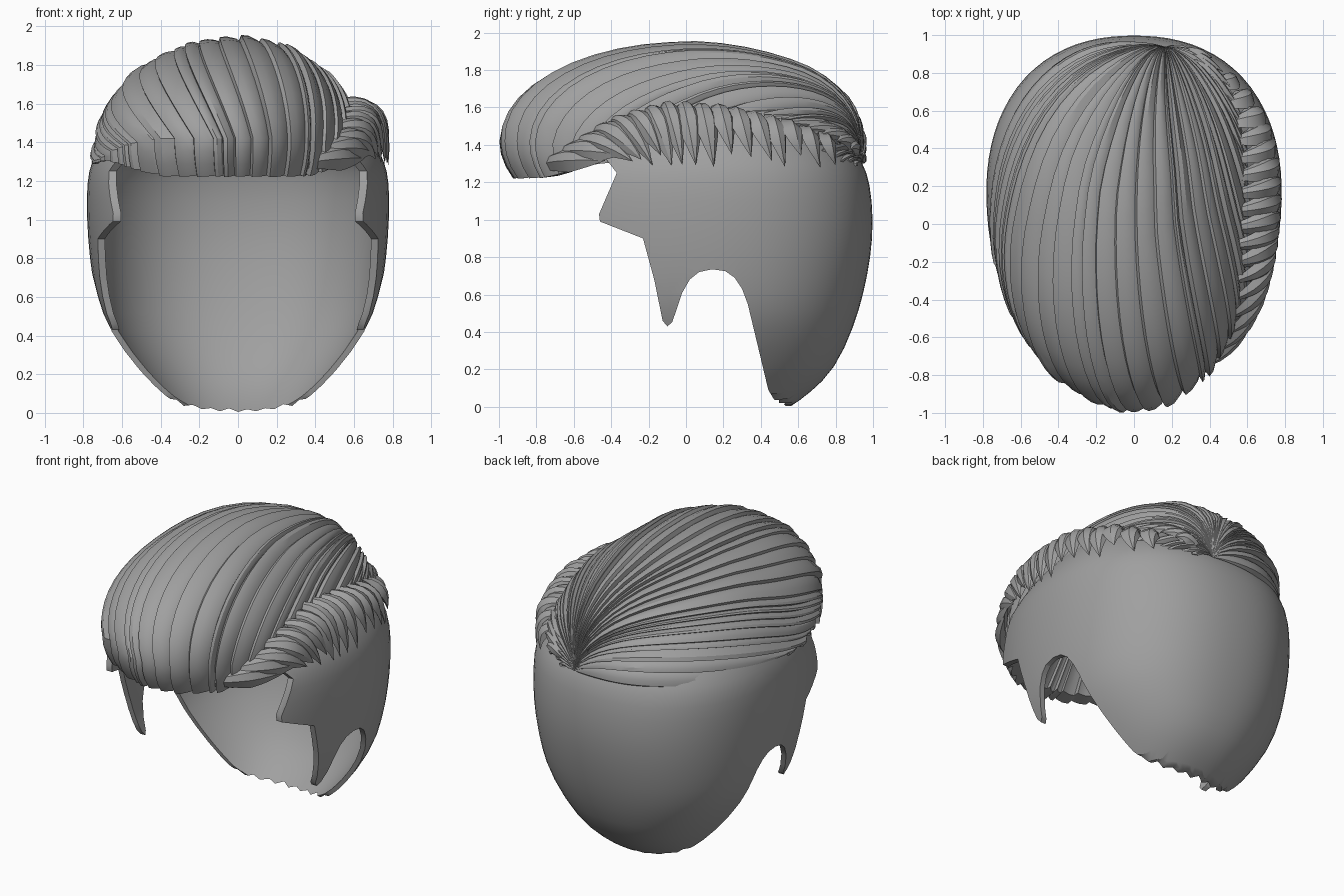
import bpy, bmesh, math, random
from mathutils import Vector

if "Cube" in bpy.data.objects:
    bpy.data.objects.remove(bpy.data.objects["Cube"])

random.seed(4)
hair = bpy.data.materials.new("hair_grey")
hair.diffuse_color = (0.35, 0.35, 0.35, 1)
hair.use_nodes = True
hair.node_tree.nodes["Principled BSDF"].inputs["Base Color"].default_value = hair.diffuse_color


def new_object(name, bm):
    bmesh.ops.recalc_face_normals(bm, faces=bm.faces)
    me = bpy.data.meshes.new(name)
    bm.to_mesh(me)
    bm.free()
    me.materials.append(hair)
    ob = bpy.data.objects.new(name, me)
    bpy.context.collection.objects.link(ob)
    return ob


def smooth(ob, angle):
    bpy.ops.object.select_all(action='DESELECT')
    ob.select_set(True)
    bpy.context.view_layer.objects.active = ob
    bpy.ops.object.shade_smooth_by_angle(angle=math.radians(angle))


def apply_modifier(ob, kind, **settings):
    mod = ob.modifiers.new(kind, kind)
    for key, value in settings.items():
        setattr(mod, key, value)
    bpy.context.view_layer.objects.active = ob
    bpy.ops.object.modifier_apply(modifier=mod.name)


def cut(ob, cutter, operation):
    cutter.hide_render = True
    apply_modifier(ob, 'BOOLEAN', operation=operation, solver='EXACT', object=cutter)
    bpy.data.objects.remove(cutter)


def squircle(t, n):
    c, s = math.cos(t), math.sin(t)
    k = (abs(c) ** n + abs(s) ** n) ** (-1 / n)
    return c * k, s * k


# ---- close-cropped cap: rings of (height, half width, back y)
BACK_N = 2.3
RINGS = [(-.1, .26, .40), (0, .35, .56), (.07, .41, .66), (.2, .53, .80), (.43, .69, .90),
         (.6, .74, .95), (.8, .77, .99), (1, .785, 1.005), (1.2, .785, .985), (1.3, .76, .95),
         (1.4, .71, .88), (1.5, .64, .8), (1.65, .5, .64), (1.76, .32, .42), (1.82, .1, .22)]


def cap_body(name, inset):
    bm = bmesh.new()
    n, rows = 40, []
    for z, a, back in RINGS:
        b = back - .15 - inset
        ring = []
        for i in range(n):
            t = math.tau * i / n
            rear = i <= n // 2
            c, s = squircle(t, BACK_N if rear else 2)
            ring.append(bm.verts.new(((a - inset) * c, .15 + b * s * (1 if rear else 1.3),
                                      z - (inset if z > 1.3 else 0))))
        rows.append(ring)
    for lo, hi in zip(rows, rows[1:]):
        for i in range(n):
            j = (i + 1) % n
            bm.faces.new((lo[i], lo[j], hi[j], hi[i]))
    bm.faces.new(rows[0])
    bm.faces.new(rows[-1])
    ob = new_object(name, bm)
    apply_modifier(ob, 'SUBSURF', levels=1)
    return ob


def prism(name, outline, place, axis):
    bm = bmesh.new()
    face = bm.faces.new([bm.verts.new(place(p)) for p in outline])
    out = bmesh.ops.extrude_face_region(bm, geom=[face])
    moved = [v for v in out['geom'] if isinstance(v, bmesh.types.BMVert)]
    bmesh.ops.translate(bm, verts=moved, vec=axis)
    return new_object(name, bm)


# side outline: temple corner, sideburn, ear arch, nape
SIDE = [(1.3, -.3), (.56, -.05), (.47, .04), (.44, .09), (.39, .3), (.33, .55), (.3, .63),
        (.26, .69), (.21, .725), (.14, .735), (.07, .72), (.02, .68), (-.02, .61), (-.05, .52),
        (-.075, .45), (-.1, .43), (-.125, .46), (-.17, .68), (-.23, .9), (-.46, .99),
        (-.465, 1.03), (-.37, 1.25), (-.44, 1.34), (-1.2, 1.36), (-1.2, 2.1), (1.3, 2.1)]
# ragged nape hem
HEM = [(1.2, 2.1), (-1.2, 2.1), (-1.2, .1), (-.32, .07)]
for i in range(13):
    x = -.28 + .0467 * i
    HEM.append((x, .005 + .4 * x * x + (random.uniform(.01, .03) if i % 2 else 0)))
HEM += [(.32, .07), (1.2, .1)]

cap = cap_body("cropped_back_and_sides", 0)
cut(cap, cap_body("cap_hollow", .035), 'DIFFERENCE')
cut(cap, prism("side_cutter", SIDE, lambda p: (-1.2, p[0], p[1]), (2.4, 0, 0)), 'INTERSECT')
cut(cap, prism("hem_cutter", HEM, lambda p: (p[0], -1.5, p[1]), (0, 3, 0)), 'INTERSECT')
smooth(cap, 40)


# ---- swept top: strands fan out from a whorl at the back over a dome
def dome(phi, r, bump=0.0):
    sn = math.sin(phi)
    f = min(1, max(0, (-sn - .1) / .8))
    f = f * f * (3 - 2 * f)
    t = r * math.pi / 2
    z0 = 1.3 + .12 * f
    a = .692 - .048 * math.cos(phi)
    b = .955 if sn > 0 else .975
    c, s = squircle(phi, BACK_N if sn > 0 else 1.93)
    up = math.cos(t)
    if up > 0:
        up **= 1 - .25 * max(0, sn) * min(1, r * 2)
    g = 1 + bump
    return Vector((a * c * math.sin(t) * g, b * s * math.sin(t) * g,
                   z0 + (1.935 - z0) * up * g)), f


def strand_point(end_deg, v):
    start, end = math.radians(76), math.radians(end_deg)
    p = Vector((math.cos(start), math.sin(start)))
    e = Vector((math.cos(end), math.sin(end)))
    mid = (p + e) / 2
    ctrl = mid + Vector((-.62, .08)) * max(0, 1 - mid.length)
    q = p * (1 - v) ** 2 + ctrl * 2 * v * (1 - v) + e * v * v
    hug = min(1, max(0, (265 - end_deg) / 95)) ** 2
    arc = start + (end - start) * v
    q = q * (1 - hug) + Vector((math.cos(arc), math.sin(arc))) * hug
    return math.atan2(q.y, q.x), min(1, q.length)


STRANDS, STEPS = 38, 22
widths = [random.uniform(.4, 1.6) for _ in range(STRANDS)]
total, at = sum(widths), 0
bm = bmesh.new()
columns = []
for w in widths:
    lift = random.uniform(.5, 1.3)
    for part, height in ((0, -.012), (.1, .03), (.45, .027), (.85, .004)):
        end = 170 + 260 * (at + w * part) / total
        col = []
        for k in range(STEPS + 1):
            v = k / STEPS
            phi, r = strand_point(end, v)
            pt, f = dome(phi, r, height * lift * min(1, v * 3.5))
            col.append(bm.verts.new(pt))
        # fringe rolls under, then its inner wall rises into the hollow
        for k in (1, 2, 3):
            col.append(bm.verts.new(dome(phi, 1 + .078 * f * f * k + .004 * k, height * lift)[0]))
        last = col[-1].co.copy()
        for inner, up in ((1 - .1 * f, .01 * f), (.92 - .2 * f, .22 * f)):
            col.append(bm.verts.new((last.x * inner, last.y * inner, last.z + up)))
        columns.append(col)
    at += w
for c, d in zip(columns, columns[1:]):
    for k in range(len(c) - 1):
        bm.faces.new((c[k], c[k + 1], d[k + 1], d[k]))
bmesh.ops.remove_doubles(bm, verts=bm.verts, dist=.0004)
smooth(new_object("swept_top", bm), 28)


# ---- pointed locks with a raised ridge
def add_lock(bm, root, middle, tip, width, thick, steps=8):
    root, middle, tip = Vector(root), Vector(middle), Vector(tip)
    rows = []
    for k in range(steps + 1):
        v = k / steps
        p = root * (1 - v) ** 2 + middle * 2 * v * (1 - v) + tip * v * v
        along = (middle - root) * (1 - v) + (tip - middle) * v
        out = (p - Vector((0, 0, 1.2))).normalized()
        side = along.cross(out).normalized()
        out = side.cross(along).normalized()
        w = width * (.45 + 1.1 * v) * min(1, 1.9 * (1 - v)) + .001
        h = thick * min(1, .4 + 2 * v, 2.2 * (1 - v)) + .001
        rows.append([bm.verts.new(p + side * w * s + out * h * o)
                     for s, o in ((-.5, -.3), (-.28, .8), (.08, 1), (.5, -.1), (0, -.9))])
    for a, b in zip(rows, rows[1:]):
        for i in range(5):
            j = (i + 1) % 5
            bm.faces.new((a[i], a[j], b[j], b[i]))
    bm.faces.new(rows[0])
    bm.faces.new(rows[-1])


def lookup(table, y):
    for (y0, a), (y1, b) in zip(table, table[1:]):
        if y <= y1:
            return a + (b - a) * (y - y0) / (y1 - y0)
    return table[-1][1]


def cap_side(y):
    b, n = (.8, BACK_N) if y > .15 else (1.07, 2)
    return .765 * max(.02, 1 - (abs(y - .15) / b) ** n) ** (1 / n)


# side locks below the parting
CREST = [(-.8, 1.29), (-.6, 1.42), (-.4, 1.53), (-.1, 1.6), (.2, 1.58), (.5, 1.51), (.75, 1.42), (.9, 1.36)]
bm = bmesh.new()
COUNT = 17
for i in range(COUNT):
    y = -.76 + 1.48 * i / (COUNT - 1)
    top = lookup(CREST, y)
    front = max(0, min(1, (-.1 - y) / .5))
    reach = .09 + .22 * front
    ty = min(.9, y + reach + random.uniform(-.02, .02))
    tip_z = 1.3 + .02 * front + random.uniform(-.02, .05)
    add_lock(bm, (cap_side(y) - .19 + .13 * front, y, top + .02 - .04 * front),
             (cap_side(y + reach * .4) + .005 + .03 * front, y + reach * .35, top + .02),
             (cap_side(ty) + .012, ty, min(tip_z, top)),
             random.uniform(.13, .16), .034)
smooth(new_object("side_locks", bm), 30)

# crown locks fanning from the whorl toward the parting
bm = bmesh.new()
root = Vector((.23, .9, 1.32))
for i in range(8):
    s = i / 7
    tip = dome(math.radians(12 + 44 * s), .72 + .24 * s, .03 + .04 * s)[0]
    bend = dome(math.radians(54 + 8 * s), .72 + .2 * s, .06)[0]
    add_lock(bm, root, bend, tip, .13 - .03 * s, .028, 10)
smooth(new_object("crown_locks", bm), 30)
